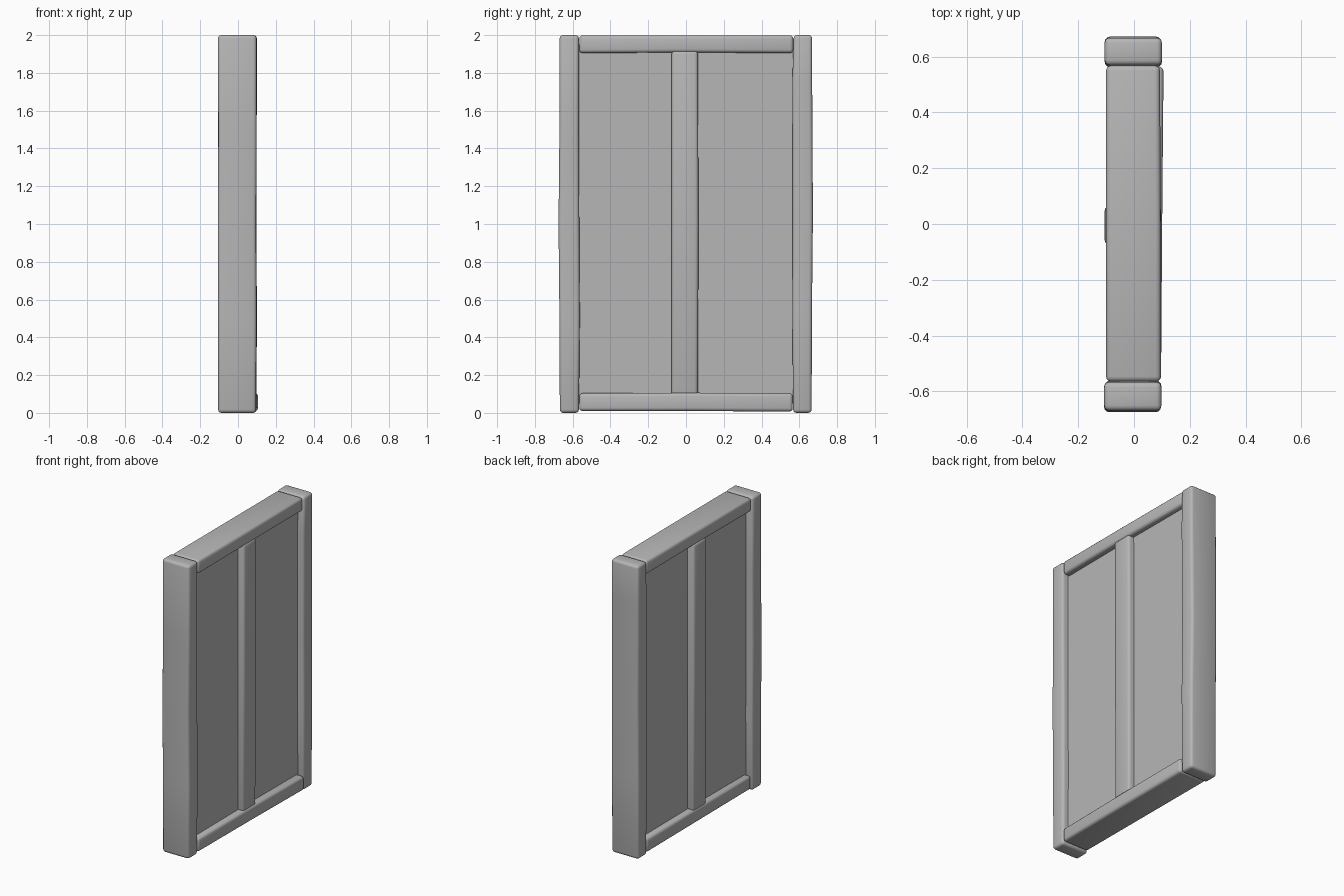
import bpy
import bmesh
import math
from mathutils import Vector

cube = bpy.data.objects.get("Cube")
if cube:
    bpy.data.objects.remove(cube, do_unlink=True)

# One plain grey for every part
GREY = (0.47, 0.47, 0.47, 1.0)
grey = bpy.data.materials.new("plain_grey")
grey.use_nodes = True
grey.diffuse_color = GREY
grey.node_tree.nodes["Principled BSDF"].inputs["Base Color"].default_value = GREY


def beam(name, axis, stations, bevel=0.018):
    """Hand-cut beam: each station is (position, x_low, x_high, side_low, side_high).
    The beam runs along 'y' or 'z'; the side is the remaining axis."""
    bm = bmesh.new()
    rings = []
    for pos, x0, x1, s0, s1 in stations:
        ring = []
        for x, s in ((x0, s0), (x1, s0), (x1, s1), (x0, s1)):
            co = (x, pos, s) if axis == 'y' else (x, s, pos)
            ring.append(bm.verts.new(Vector(co)))
        rings.append(ring)
    for a, b in zip(rings, rings[1:]):
        for i in range(4):
            j = (i + 1) % 4
            bm.faces.new((a[i], a[j], b[j], b[i]))
    bm.faces.new(rings[0])
    bm.faces.new(rings[-1])
    bmesh.ops.recalc_face_normals(bm, faces=bm.faces[:])
    if bevel:
        edges = [e for e in bm.edges if e.calc_face_angle(0) > math.radians(45)]
        bmesh.ops.bevel(bm, geom=edges, offset=bevel, segments=3, profile=0.5,
                        affect='EDGES', clamp_overlap=True)
    mesh = bpy.data.meshes.new(name)
    bm.to_mesh(mesh)
    bm.free()
    mesh.materials.append(grey)
    obj = bpy.data.objects.new(name, mesh)
    bpy.context.collection.objects.link(obj)
    bpy.ops.object.select_all(action='DESELECT')
    obj.select_set(True)
    bpy.context.view_layer.objects.active = obj
    bpy.ops.object.shade_smooth_by_angle(angle=math.radians(40))
    return obj


# Upright posts, slightly uneven along their height
beam("front_post", 'z', [
    (0.0, -0.105, 0.095, -0.668, -0.567),
    (0.5, -0.105, 0.098, -0.670, -0.562),
    (1.0, -0.107, 0.096, -0.675, -0.565),
    (1.5, -0.104, 0.098, -0.670, -0.567),
    (2.0, -0.107, 0.098, -0.669, -0.567)])
beam("back_post", 'z', [
    (0.0, -0.105, 0.098, 0.567, 0.665),
    (0.55, -0.105, 0.100, 0.563, 0.667),
    (1.05, -0.105, 0.097, 0.565, 0.672),
    (1.75, -0.105, 0.100, 0.563, 0.668),
    (2.0, -0.105, 0.100, 0.570, 0.668)])

# Cross rails between the posts
beam("top_rail", 'y', [
    (-0.565, -0.100, 0.096, 1.905, 1.999),
    (0.0, -0.100, 0.096, 1.908, 1.999),
    (0.568, -0.100, 0.093, 1.905, 1.999)])
beam("bottom_rail", 'y', [
    (-0.565, -0.097, 0.097, 0.010, 0.104),
    (0.0, -0.100, 0.101, 0.010, 0.107),
    (0.565, -0.100, 0.106, 0.007, 0.104)])

# Centre upright
beam("centre_stile", 'z', [
    (0.095, -0.100, 0.094, -0.078, 0.063),
    (1.0, -0.105, 0.097, -0.076, 0.066),
    (1.918, -0.104, 0.097, -0.076, 0.063)])

# Recessed flat board filling the frame
beam("infill_panel", 'z', [
    (0.05, -0.057, 0.055, -0.60, 0.60),
    (1.95, -0.057, 0.055, -0.60, 0.60)], bevel=0)
